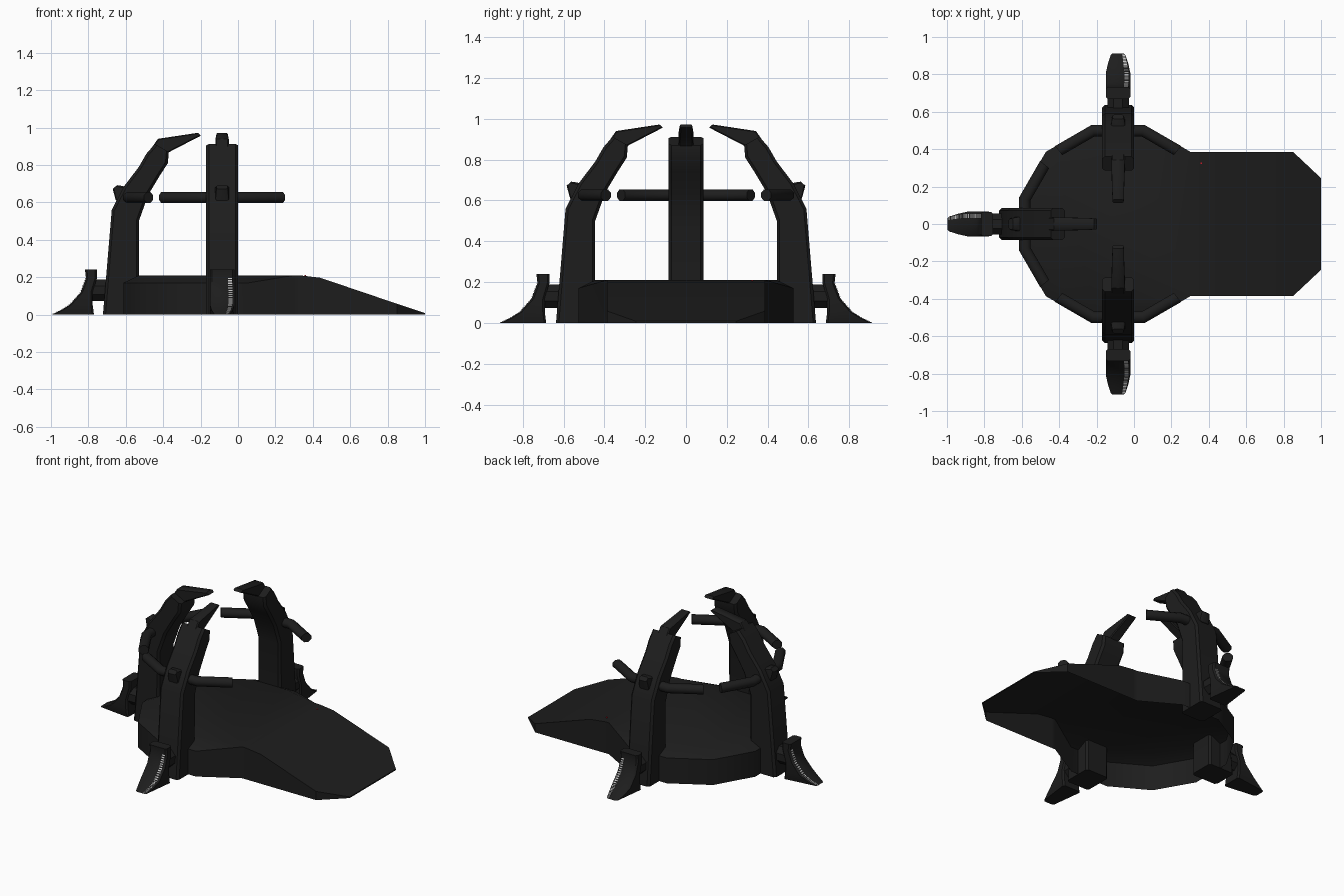
import bpy, bmesh, math
from mathutils import Matrix, Vector

if "Cube" in bpy.data.objects:
    bpy.data.objects.remove(bpy.data.objects["Cube"])

CX = -0.085  # centre of the round platform


def material(name, rgb):
    m = bpy.data.materials.new(name)
    m.diffuse_color = (*rgb, 1)
    m.use_nodes = True
    m.node_tree.nodes["Principled BSDF"].inputs["Base Color"].default_value = m.diffuse_color
    return m


BLACK = material("charcoal_black", (0.0125, 0.0125, 0.0125))
GREY = material("light_grey", (0.55, 0.55, 0.55))
RED = material("signal_red", (0.6, 0.01, 0.02))


def finish(bm, name, mat, angle=0.0, smooth=40):
    """Turn local (radial, tangent, z) mesh around the platform centre."""
    bmesh.ops.recalc_face_normals(bm, faces=bm.faces)
    bm.transform(Matrix.Translation((CX, 0, 0)) @ Matrix.Rotation(angle, 4, 'Z'))
    me = bpy.data.meshes.new(name)
    bm.to_mesh(me)
    bm.free()
    me.materials.append(mat)
    ob = bpy.data.objects.new(name, me)
    bpy.context.collection.objects.link(ob)
    if smooth:
        bpy.ops.object.select_all(action='DESELECT')
        ob.select_set(True)
        bpy.context.view_layer.objects.active = ob
        bpy.ops.object.shade_smooth_by_angle(angle=math.radians(smooth))
    return ob


def skin(rings):
    """Closed skin over a list of equal-length point rings."""
    bm = bmesh.new()
    vs = [[bm.verts.new(p) for p in ring] for ring in rings]
    n = len(vs[0])
    for a, b in zip(vs, vs[1:]):
        for i in range(n):
            j = (i + 1) % n
            bm.faces.new((a[i], a[j], b[j], b[i]))
    bm.faces.new(vs[0])
    bm.faces.new(vs[-1])
    return bm


def section(ro, zo, ri, zi, wo, wi, c):
    """Chamfered section between an outer and an inner profile point."""
    o, i = Vector((ro, 0, zo)), Vector((ri, 0, zi))
    d = (i - o)
    k = min(0.35, c / max(d.length, 1e-4))
    a, b = o + d * k, i - d * k
    half = [(o, wo - c), (a, wo), (b, wi), (i, wi - c)]
    return [p + Vector((0, w, 0)) for p, w in half] + \
           [p - Vector((0, w, 0)) for p, w in reversed(half)]


def polar(r, deg, z):
    return (r * math.cos(math.radians(deg)), r * math.sin(math.radians(deg)), z)


# Platform and ramp: one hollow shell, open underneath
RAMP = [(0.33, 0.386, 0.21), (0.44, 0.386, 0.197), (0.85, 0.386, 0.058), (1.0, 0.245, 0.008)]
bm = bmesh.new()
arc = [bm.verts.new(polar(0.546, 45 + 30 * i, 0.21 if i in (0, 9) else 0.17)) for i in range(10)]
inner = [bm.verts.new(polar(0.46, 75 + 30 * i, 0.21)) for i in range(8)]
right = [arc[9]] + [bm.verts.new((x - CX, -w, h)) for x, w, h in RAMP]
left = [arc[0]] + [bm.verts.new((x - CX, w, h)) for x, w, h in RAMP]
bm.faces.new([arc[0]] + inner + [arc[9]])
bm.faces.new((arc[0], arc[1], inner[0]))
bm.faces.new((arc[8], arc[9], inner[7]))
for i in range(7):
    bm.faces.new((arc[i + 1], arc[i + 2], inner[i + 1], inner[i]))
for i in range(4):
    bm.faces.new((left[i], right[i], right[i + 1], left[i + 1]))
rim = arc + right[1:] + left[:0:-1]
foot = [bm.verts.new((v.co.x, v.co.y, 0)) for v in rim]
for i in range(len(rim)):
    j = (i + 1) % len(rim)
    bm.faces.new((rim[i], foot[i], foot[j], rim[j]))
finish(bm, "platform_and_ramp", BLACK)

# Tiny red marker on the deck
bm = bmesh.new()
bmesh.ops.create_cube(bm, size=0.008, matrix=Matrix.Translation((0.36 - CX, 0.325, 0.207)))
finish(bm, "red_marker", RED, smooth=0)

# Pylon profiles: outer r, outer z, inner r, inner z, half width
BODY = [(0.637, 0.0, 0.445, 0.0, 0.085), (0.590, 0.56, 0.445, 0.50, 0.085),
        (0.525, 0.685, 0.395, 0.64, 0.085), (0.445, 0.79, 0.335, 0.74, 0.085),
        (0.405, 0.86, 0.29, 0.81, 0.085), (0.36, 0.912, 0.285, 0.87, 0.085)]
TIP = [(0.42, 0.83, 0.32, 0.80, 0.036), (0.343, 0.94, 0.285, 0.868, 0.036),
       (0.13, 0.972, 0.113, 0.957, 0.03)]
SPUR = [(0.50, 0.68, 0.53, 0.60, 0.04), (0.545, 0.69, 0.568, 0.61, 0.035),
        (0.562, 0.692, 0.585, 0.672, 0.03)]
# Foot claw: outer r, inner r, z, outer half width, inner half width
CLAW = [(0.733, 0.669, 0.24, 0.065, 0.065), (0.728, 0.669, 0.195, 0.065, 0.065),
        (0.757, 0.692, 0.118, 0.066, 0.066), (0.815, 0.692, 0.053, 0.066, 0.066),
        (0.865, 0.688, 0.022, 0.055, 0.066), (0.912, 0.685, 0.0, 0.04, 0.066)]


def claw_point(u):
    """Outer claw surface at u in 0..1: radius, height, half width."""
    f = u * (len(CLAW) - 2) + 1
    i = min(int(f), len(CLAW) - 2)
    t = f - i
    a, b = CLAW[i], CLAW[i + 1]
    return [a[k] + (b[k] - a[k]) * t for k in (0, 2, 3)]


def pylon(tag, angle, stripe_side):
    for part, prof, c in (("pylon", BODY, 0.014), ("prong", TIP, 0.006), ("spur", SPUR, 0.008)):
        finish(skin([section(*s[:4], s[4], s[4], c) for s in prof]),
               f"{tag}_{part}", BLACK, angle)
    finish(skin([section(ro, z, ri, z, wo, wi, 0.01) for ro, ri, z, wo, wi in CLAW]),
           f"{tag}_foot_claw", BLACK, angle)
    # Coupling between pylon and claw
    bm = bmesh.new()
    bmesh.ops.create_cone(bm, cap_ends=True, segments=8, radius1=0.062, radius2=0.062, depth=0.14,
                          matrix=Matrix.Translation((0.645, 0, 0.13)) @ Matrix.Rotation(math.pi / 2, 4, 'Y')
                          @ Matrix.Rotation(math.pi / 8, 4, 'Z'))
    finish(bm, f"{tag}_coupling", BLACK, angle)
    # Side arms, bent once to run parallel to the platform rim
    rings = []
    for deg in (-39, -15, 15, 39):
        stretch = 1 / math.cos(math.radians(abs(deg) - 30))
        ring = []
        for i in range(8):
            b = math.radians(22.5 + 45 * i)
            ring.append(polar((0.499 + 0.033 * math.cos(b)) * stretch, deg, 0.626 + 0.031 * math.sin(b)))
        rings.append(ring)
    finish(skin(rings), f"{tag}_side_arms", BLACK, angle, smooth=50)
    # Broken light stripe along the claw
    bm = bmesh.new()
    n = 24
    for i in range(n):
        pts = []
        for u, flip in ((i / n, 1), ((i + 0.5) / n, -1)):
            r, z, w = claw_point(u)
            pts += [(r + 0.002, stripe_side * w * s, z + 0.002) for s in (0.5, 0.83)[::flip]]
        bm.faces.new([bm.verts.new(p) for p in pts])
    bmesh.ops.recalc_face_normals(bm, faces=bm.faces)
    for f in bm.faces:
        if f.normal.x < 0:
            f.normal_flip()
    bmesh.ops.solidify(bm, geom=bm.faces[:], thickness=0.002)
    finish(bm, f"{tag}_claw_stripe", GREY, angle, smooth=0)


pylon("back", math.pi / 2, -1)
pylon("left", math.pi, -1)
pylon("front", 3 * math.pi / 2, 1)
